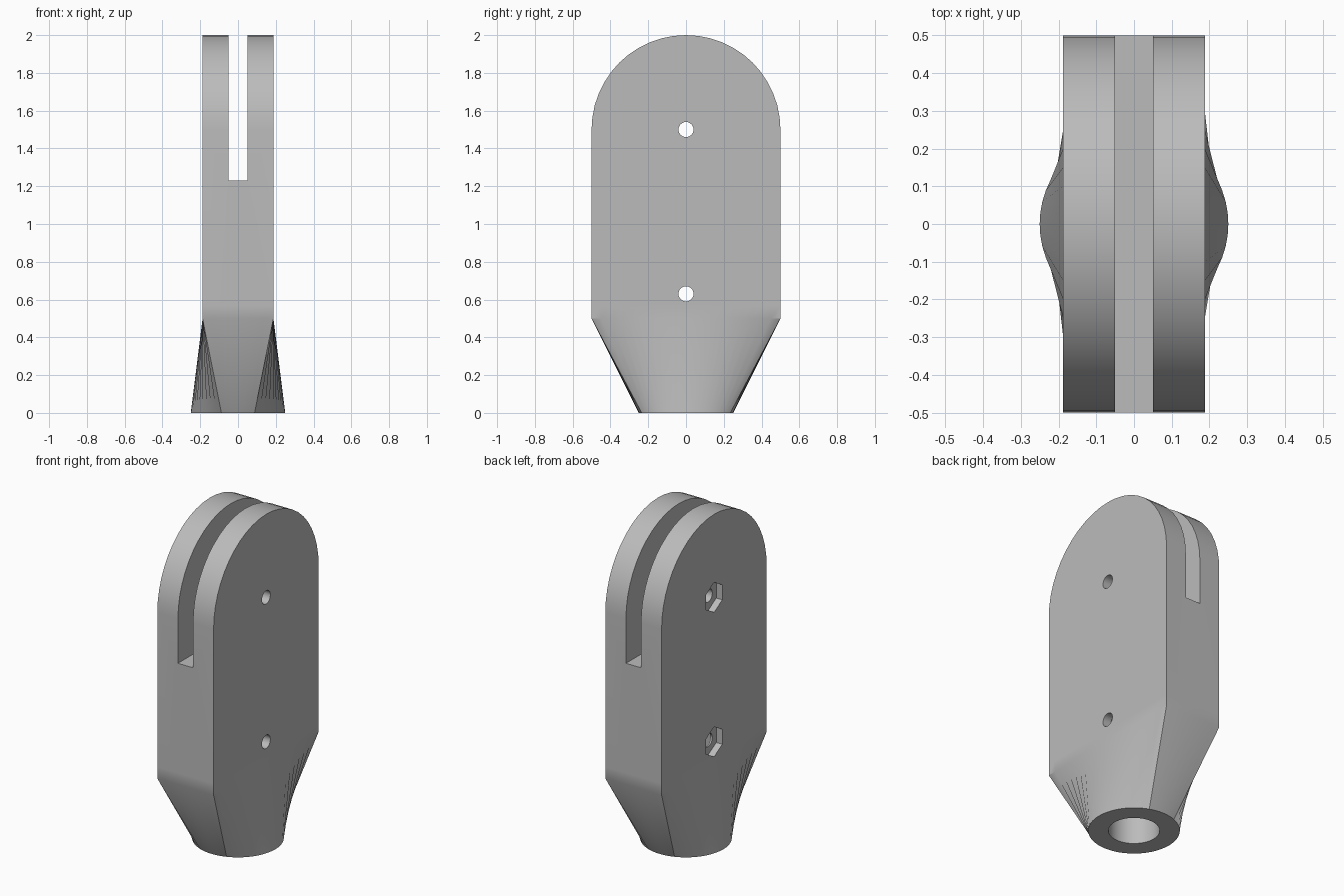
import bpy, bmesh, math
from mathutils import Matrix

if "Cube" in bpy.data.objects:
    bpy.data.objects.remove(bpy.data.objects["Cube"], do_unlink=True)

HALF_T, HALF_W = 0.1875, 0.5      # plate half thickness and half width
BASE_R, SHOULDER, PIVOT_Z, PIN_Z = 0.25, 0.5, 1.5, 0.63
BORE_R, BORE_TOP = 0.14, 1.0
SIDE_N, END_N, ARC_N = 20, 8, 24

grey = bpy.data.materials.new("plain_grey")
grey.use_nodes = True
grey.diffuse_color = (0.5, 0.5, 0.5, 1)
grey.node_tree.nodes["Principled BSDF"].inputs["Base Color"].default_value = (0.5, 0.5, 0.5, 1)


def make_object(name, bm):
    bmesh.ops.recalc_face_normals(bm, faces=bm.faces)
    mesh = bpy.data.meshes.new(name)
    bm.to_mesh(mesh)
    bm.free()
    mesh.materials.append(grey)
    obj = bpy.data.objects.new(name, mesh)
    bpy.context.collection.objects.link(obj)
    return obj


def cylinder(name, radius, length, centre, axis="Z", sides=32):
    bm = bmesh.new()
    turn = Matrix.Rotation(math.pi / 2, 4, "Y") if axis == "X" else Matrix()
    if sides == 6:                 # hexagon corners point along y
        turn = turn @ Matrix.Rotation(math.pi / 2, 4, "Z")
    bmesh.ops.create_cone(bm, cap_ends=True, segments=sides, radius1=radius, radius2=radius,
                          depth=length, matrix=Matrix.Translation(centre) @ turn)
    return make_object(name, bm)


def box(name, size, centre):
    bm = bmesh.new()
    bmesh.ops.create_cube(bm, size=1, matrix=Matrix.Translation(centre) @ Matrix.Diagonal((*size, 1)))
    return make_object(name, bm)


# Matching stations on the round base and the rectangular shoulder
corner = math.atan2(HALF_W, HALF_T)
stations = []
for i in range(SIDE_N):
    s = 2 * i / SIDE_N - 1
    stations.append((s * corner, HALF_T, s * HALF_W))
for i in range(END_N):
    s = i / END_N
    stations.append((corner + s * (math.pi - 2 * corner), HALF_T * (1 - 2 * s), HALF_W))
stations += [(a + math.pi, -x, -y) for a, x, y in stations]

# Body: lofted foot, then a plate with a rounded top
bm = bmesh.new()
base = [bm.verts.new((BASE_R * math.cos(a), BASE_R * math.sin(a), 0)) for a, x, y in stations]
shoulder = [bm.verts.new((x, y, SHOULDER)) for a, x, y in stations]
band = [bm.verts.new((x, y, SHOULDER + 0.07)) for a, x, y in stations]
count = len(stations)
for low, high in ((base, shoulder), (shoulder, band)):
    for i in range(count):
        j = (i + 1) % count
        bm.faces.new((low[i], low[j], high[j], high[i]))
bm.faces.new(base[::-1])

arcs = []
for x in (HALF_T, -HALF_T):
    arcs.append([bm.verts.new((x, HALF_W * math.cos(math.pi * k / ARC_N),
                               PIVOT_Z + HALF_W * math.sin(math.pi * k / ARC_N)))
                 for k in range(ARC_N + 1)])
left, right = arcs
half = SIDE_N + END_N
bm.faces.new(band[:SIDE_N + 1] + left)
bm.faces.new(band[half:half + SIDE_N + 1] + right[::-1])
bm.faces.new(band[SIDE_N:half + 1] + [right[0], left[0]])
bm.faces.new(band[half + SIDE_N:] + [band[0], left[-1], right[-1]])
for k in range(ARC_N):
    bm.faces.new((left[k], left[k + 1], right[k + 1], right[k]))
body = make_object("bracket_body", bm)

# Cutters: blade slot, base socket, pin holes and nut pockets
cutters = [
    box("slot_cutter", (0.1, 1.4, 1), (0, 0, 1.73)),
    cylinder("socket_cutter", BORE_R, BORE_TOP + 0.1, (0, 0, (BORE_TOP - 0.1) / 2), sides=48),
]
for label, z in (("upper", PIVOT_Z), ("lower", PIN_Z)):
    cutters.append(cylinder(label + "_pin_cutter", 0.04, 1, (0, 0, z), "X", 24))
    cutters.append(cylinder(label + "_nut_cutter", 0.09, 0.08, (-HALF_T, 0, z), "X", 6))

bpy.ops.object.select_all(action="DESELECT")
bpy.context.view_layer.objects.active = body
body.select_set(True)
for cutter in cutters:
    cutter.hide_render = True
    mod = body.modifiers.new(cutter.name, "BOOLEAN")
    mod.operation, mod.solver, mod.object = "DIFFERENCE", "EXACT", cutter
    bpy.ops.object.modifier_apply(modifier=mod.name)
for cutter in cutters:
    bpy.data.objects.remove(cutter, do_unlink=True)

bpy.ops.object.shade_smooth_by_angle(angle=math.radians(30))
